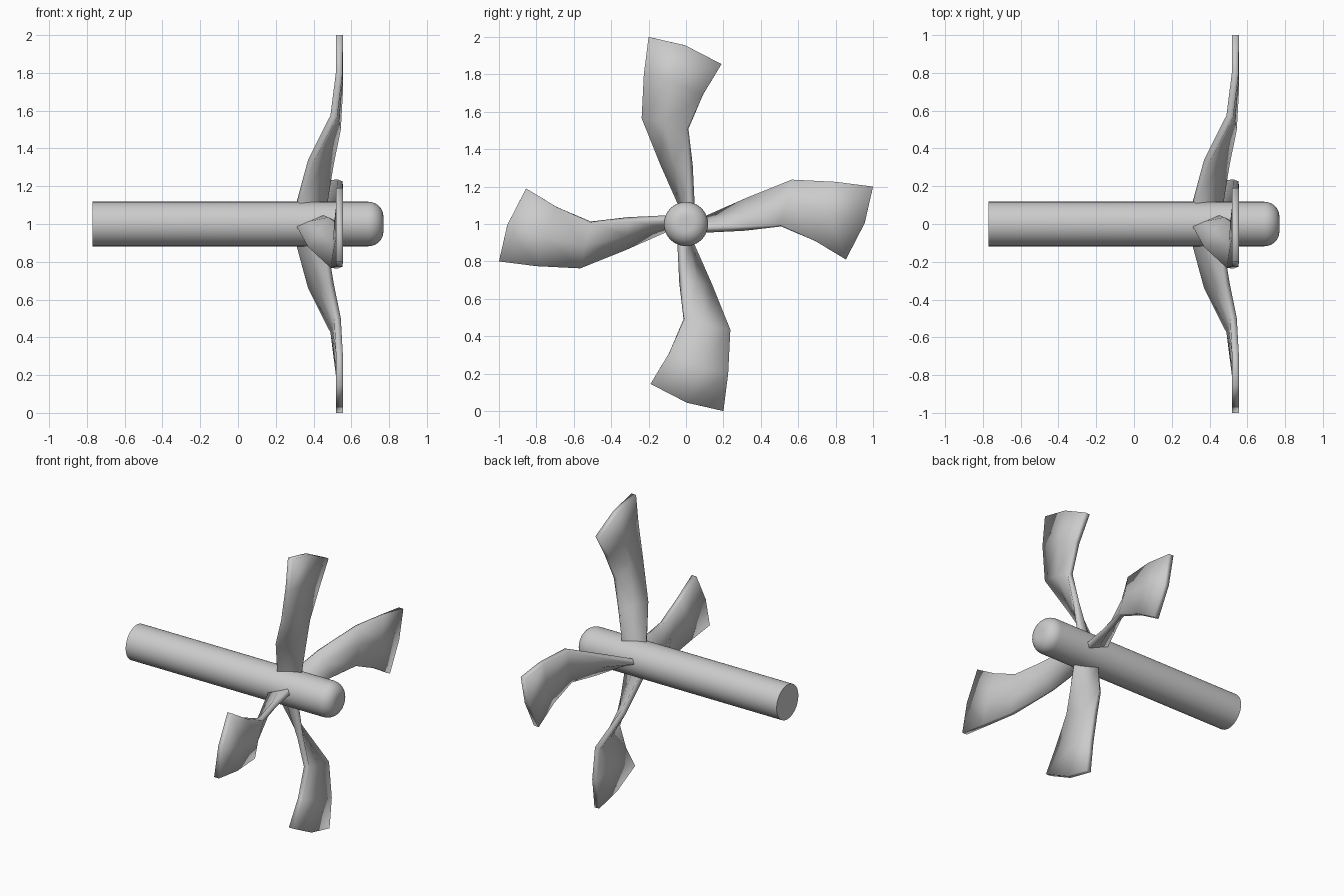
import bpy, bmesh, math
from mathutils import Matrix, Vector

if "Cube" in bpy.data.objects:
    bpy.data.objects.remove(bpy.data.objects["Cube"])

HUB = Vector((0, 0, 1))


def make_object(name, bm, angle=30):
    bmesh.ops.recalc_face_normals(bm, faces=bm.faces)
    mesh = bpy.data.meshes.new(name)
    bm.to_mesh(mesh)
    bm.free()
    obj = bpy.data.objects.new(name, mesh)
    bpy.context.collection.objects.link(obj)
    bpy.ops.object.select_all(action='DESELECT')
    obj.select_set(True)
    bpy.context.view_layer.objects.active = obj
    bpy.ops.object.shade_smooth_by_angle(angle=math.radians(angle))
    return obj


# Shaft with a rounded nose: profile (x, radius) spun about the x axis
R, NOSE, FILLET = 0.118, 0.77, 0.08
profile = [(-NOSE, 0), (-NOSE, R)]
for i in range(9):
    a = math.pi / 2 * (1 - i / 8)
    profile.append((NOSE - FILLET + FILLET * math.cos(a),
                    R - FILLET + FILLET * math.sin(a)))
profile.append((NOSE, 0))
bm = bmesh.new()
verts = [bm.verts.new((x, 0, 1 + r)) for x, r in profile]
edges = [bm.edges.new(pair) for pair in zip(verts, verts[1:])]
bmesh.ops.spin(bm, geom=verts + edges, cent=HUB, axis=(1, 0, 0),
               angle=2 * math.pi, steps=48, use_duplicate=False)
bmesh.ops.remove_doubles(bm, verts=bm.verts, dist=1e-4)
make_object("shaft", bm, 40)

# Blade edges from root to tip: (x, y, height above the shaft axis)
trailing = [(0.307, -0.012, 0.06), (0.32, -0.03, 0.115), (0.384, -0.13, 0.33),
            (0.507, -0.234, 0.57), (0.536, -0.225, 0.80), (0.537, -0.2, 1.0)]
leading = [(0.46, 0.032, 0.06), (0.465, 0.03, 0.115), (0.491, 0.025, 0.31),
           (0.527, 0.009, 0.505), (0.537, 0.09, 0.69), (0.537, 0.19, 0.855)]


def blade(name, turn):
    bm = bmesh.new()
    rot = Matrix.Translation(HUB) @ Matrix.Rotation(turn, 4, 'X')
    rows = []
    for i, (a, b) in enumerate(zip(trailing, leading)):
        mid = (Vector(a) + Vector(b)) / 2
        mid.z += 0.028 * (i / 5) ** 2  # bowed tip
        rows.append([bm.verts.new(rot @ Vector(p)) for p in (a, mid, b)])
    for lo, hi in zip(rows, rows[1:]):
        for j in range(2):
            bm.faces.new((lo[j], lo[j + 1], hi[j + 1], hi[j]))
    obj = make_object(name, bm)
    mod = obj.modifiers.new("thickness", 'SOLIDIFY')
    mod.thickness = 0.036
    mod.offset = 0
    mod.use_even_offset = True
    bpy.ops.object.modifier_move_to_index(modifier=mod.name, index=0)


# Four blades, a quarter turn apart
for k in range(4):
    blade(f"blade_{k + 1}", k * math.pi / 2)
